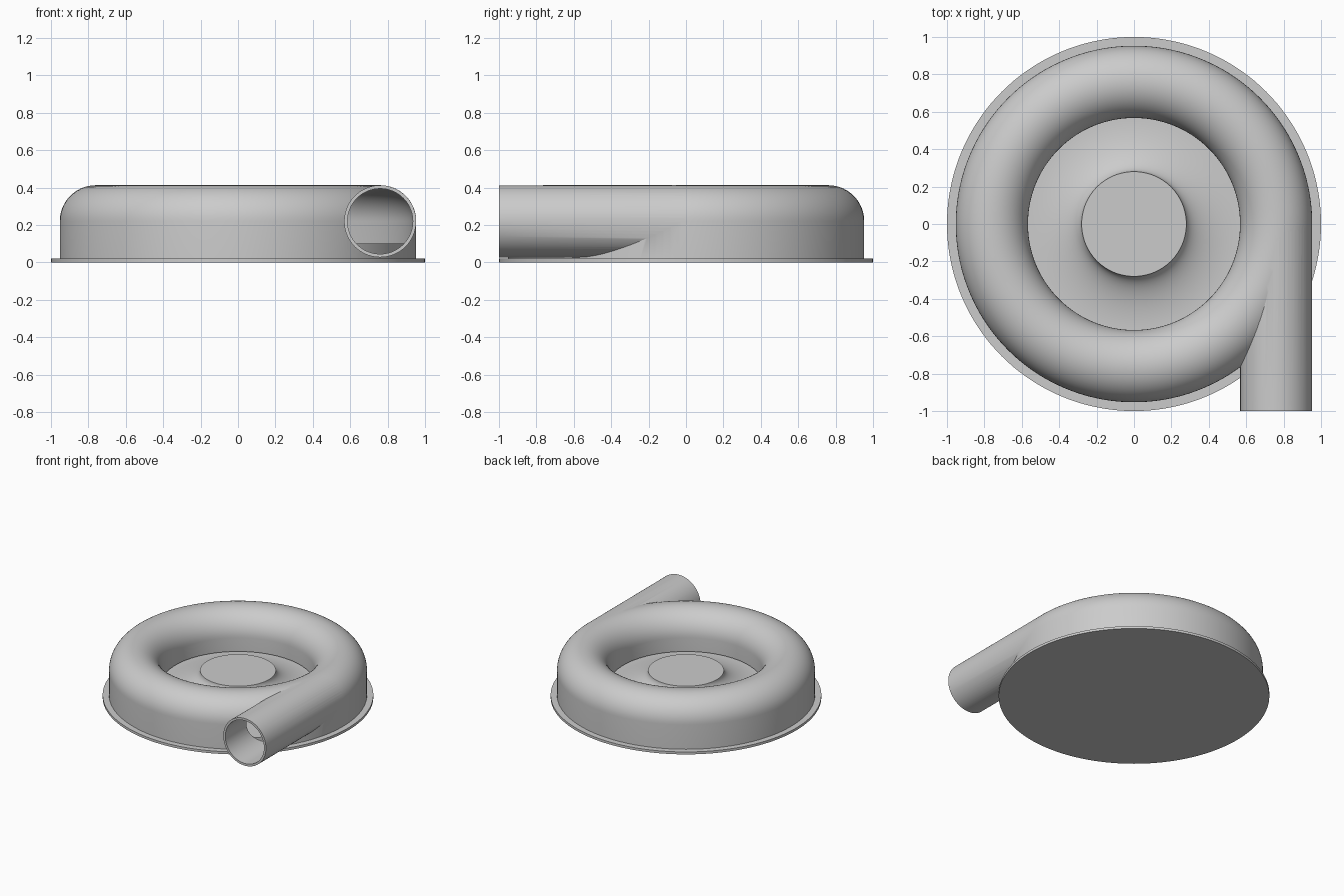
import bpy
from math import sin, cos, pi, radians

cube = bpy.data.objects.get("Cube")
if cube:
    bpy.data.objects.remove(cube, do_unlink=True)

SEGMENTS = 144
RING, TUBE, MID = 0.76, 0.193, 0.22   # volute radius, tube radius, tube height
WALL = 0.018
FLOOR = 0.1

grey = bpy.data.materials.new("plain grey")
grey.use_nodes = True
grey.diffuse_color = (0.6, 0.6, 0.6, 1)
grey.node_tree.nodes["Principled BSDF"].inputs["Base Color"].default_value = (0.6, 0.6, 0.6, 1)


def make_object(name, verts, faces):
    mesh = bpy.data.meshes.new(name)
    mesh.from_pydata(verts, [], faces)
    mesh.materials.append(grey)
    obj = bpy.data.objects.new(name, mesh)
    bpy.context.collection.objects.link(obj)
    # consistent outward normals
    activate(obj)
    bpy.ops.object.mode_set(mode='EDIT')
    bpy.ops.mesh.select_all(action='SELECT')
    bpy.ops.mesh.normals_make_consistent(inside=False)
    bpy.ops.object.mode_set(mode='OBJECT')
    return obj


def activate(obj):
    bpy.ops.object.select_all(action='DESELECT')
    obj.select_set(True)
    bpy.context.view_layer.objects.active = obj


def lathe(name, profile, ring=False):
    """Spin (radius, z) points around z; a ring closes on itself, otherwise ends are capped."""
    n = len(profile)
    verts = [(r * cos(2 * pi * s / SEGMENTS), r * sin(2 * pi * s / SEGMENTS), z)
             for s in range(SEGMENTS) for r, z in profile]
    faces = []
    for s in range(SEGMENTS):
        a, b = s * n, (s + 1) % SEGMENTS * n
        for i in range(n if ring else n - 1):
            j = (i + 1) % n
            faces.append((a + i, b + i, b + j, a + j))
    if not ring:
        faces += [tuple(s * n + e for s in range(SEGMENTS)) for e in (0, n - 1)]
    return make_object(name, verts, faces)


def rod(name, radius, front, back):
    """Cylinder along y, on the outlet axis."""
    n = 72
    verts = [(RING + radius * cos(2 * pi * i / n), y, MID + radius * sin(2 * pi * i / n))
             for y in (front, back) for i in range(n)]
    faces = [(i, (i + 1) % n, n + (i + 1) % n, n + i) for i in range(n)]
    faces += [tuple(range(n)), tuple(range(n, 2 * n))]
    return make_object(name, verts, faces)


def combine(target, other, operation):
    mod = target.modifiers.new(operation.lower(), 'BOOLEAN')
    mod.object, mod.operation, mod.solver = other, operation, 'EXACT'
    activate(target)
    bpy.ops.object.modifier_apply(modifier=mod.name)
    bpy.data.objects.remove(other, do_unlink=True)


def smooth(obj):
    activate(obj)
    bpy.ops.object.shade_smooth_by_angle(angle=radians(30))


def arch(radius, steps=28):
    """Upper half of the tube section, from the inner side to the outer side."""
    return [(RING - radius * cos(pi * i / steps), MID + radius * sin(pi * i / steps))
            for i in range(steps + 1)]


# Base plate
smooth(lathe("base_plate", [(1, 0), (1, 0.02)]))

# Hollow volute housing with a tangential outlet pipe
inner, outer = RING - TUBE, RING + TUBE
housing = lathe("volute_housing",
                arch(TUBE) + [(outer, 0.015), (0.62, 0.015), (0.62, 0.108), (inner, 0.108)], ring=True)
combine(housing, rod("outlet_pipe", TUBE - 0.0005, -1, 0), 'UNION')
bore = TUBE - WALL
cavity = lathe("cavity", arch(bore) + [(RING + bore, -0.05), (RING - bore, -0.05)], ring=True)
combine(housing, cavity, 'DIFFERENCE')
combine(housing, rod("outlet_bore", bore - 0.0005, -1.1, 0), 'DIFFERENCE')
smooth(housing)

# Impeller: flat disc rising in a concave flare to the hub
flare = [(0.57 - 0.29 * cos(pi / 2 * i / 16), MID - (MID - FLOOR) * sin(pi / 2 * i / 16))
         for i in range(17)]
smooth(lathe("impeller_hub", flare + [(0.93, FLOOR), (0.93, 0.01)]))
